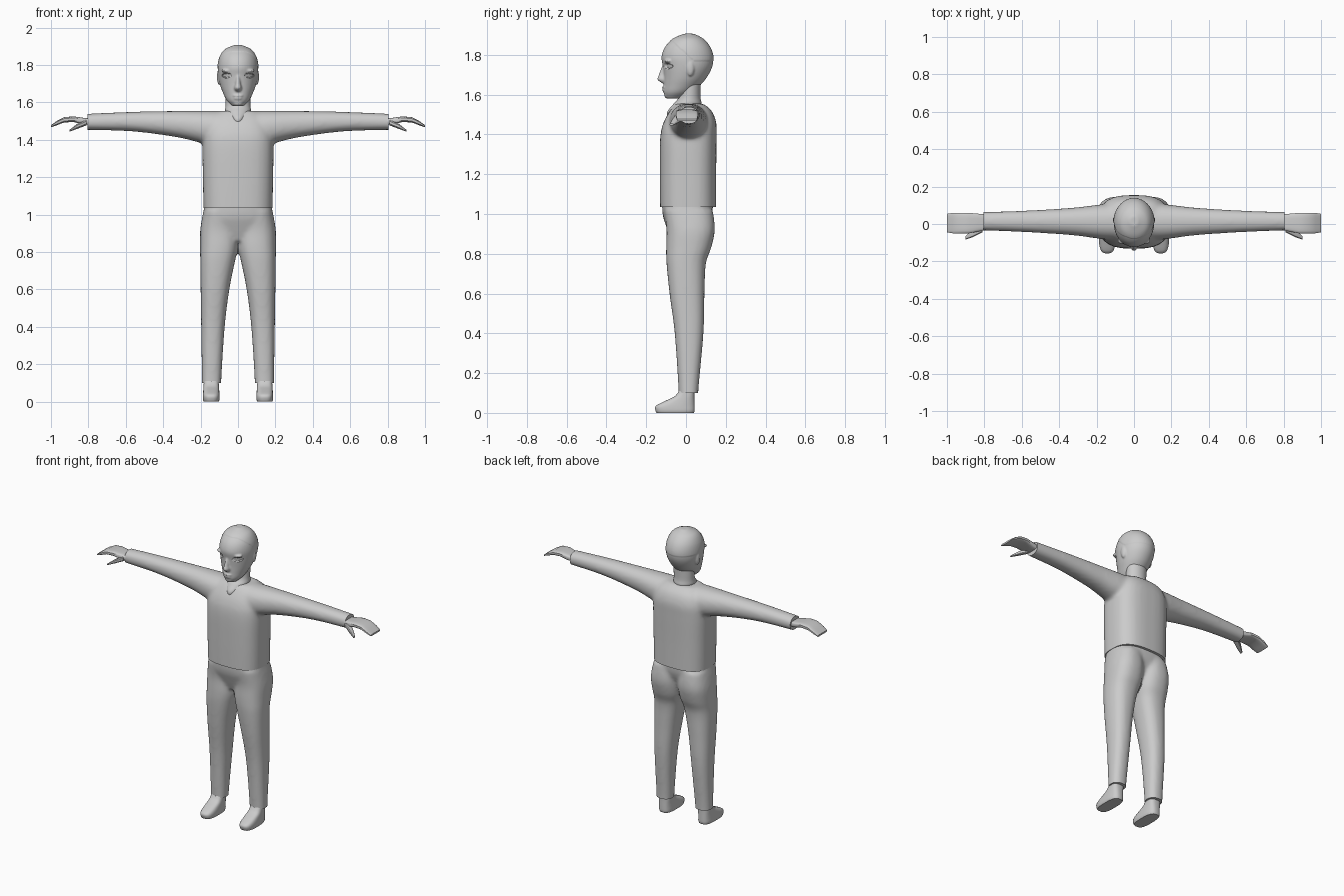
import bpy, bmesh, math
from mathutils import Vector

cube = bpy.data.objects.get("Cube")
if cube:
    bpy.data.objects.remove(cube, do_unlink=True)

grey = bpy.data.materials.new("plain grey")
grey.use_nodes = True
grey.diffuse_color = (0.6, 0.6, 0.6, 1)
grey.node_tree.nodes["Principled BSDF"].inputs["Base Color"].default_value = (0.6, 0.6, 0.6, 1)


def smooth_rings(rings, steps):
    """Catmull-Rom interpolation between the key cross-sections."""
    out = []
    for i in range(len(rings) - 1):
        p = [Vector(rings[max(0, min(len(rings) - 1, i + k))]) for k in (-1, 0, 1, 2)]
        for s in range(steps):
            t = s / steps
            out.append(0.5 * (2 * p[1] + (p[2] - p[0]) * t
                              + (2 * p[0] - 5 * p[1] + 4 * p[2] - p[3]) * t * t
                              + (3 * p[1] - p[0] - 3 * p[2] + p[3]) * t ** 3))
    return out + [Vector(rings[-1])]


def loft(bm, rings, axis="z", power=2.0, sides=32, steps=5, side=1):
    """Skin rounded sections (position, u low, u high, v low, v high)."""
    loops = []
    for pos, u0, u1, v0, v1 in smooth_rings(rings, steps):
        loop = []
        for k in range(sides):
            a = math.tau * (k + 0.5) / sides
            c, s = math.cos(a), math.sin(a)
            u = (u0 + u1) / 2 + (u1 - u0) / 2 * math.copysign(abs(c) ** (2 / power), c)
            v = (v0 + v1) / 2 + (v1 - v0) / 2 * math.copysign(abs(s) ** (2 / power), s)
            x, y, z = (u, v, pos) if axis == "z" else (pos, u, v)
            loop.append(bm.verts.new((x * side, y, z)))
        loops.append(loop)
    for a, b in zip(loops, loops[1:]):
        for k in range(sides):
            n = (k + 1) % sides
            bm.faces.new((a[k], a[n], b[n], b[k]))
    bm.faces.new(loops[0])
    bm.faces.new(loops[-1])


def ball(bm, centre, radii):
    made = bmesh.ops.create_uvsphere(bm, u_segments=20, v_segments=12, radius=1)
    for v in made["verts"]:
        v.co = Vector(c + r * k for c, r, k in zip(centre, radii, v.co))


def finish(name, bm, angle=40):
    bmesh.ops.recalc_face_normals(bm, faces=bm.faces[:])
    mesh = bpy.data.meshes.new(name)
    bm.to_mesh(mesh)
    bm.free()
    mesh.materials.append(grey)
    obj = bpy.data.objects.new(name, mesh)
    bpy.context.collection.objects.link(obj)
    bpy.ops.object.select_all(action="DESELECT")
    obj.select_set(True)
    bpy.context.view_layer.objects.active = obj
    bpy.ops.object.shade_smooth_by_angle(angle=math.radians(angle))
    return obj


def fuse(bm, voxel, rounds):
    """Merge overlapping forms into one softly blended skin."""
    obj = finish("blend", bm)
    remesh = obj.modifiers.new("merge", "REMESH")
    remesh.mode = "VOXEL"
    remesh.voxel_size = voxel
    soften = obj.modifiers.new("soften", "SMOOTH")
    soften.iterations = rounds
    soften.factor = 0.5
    result = bmesh.new()
    result.from_object(obj, bpy.context.evaluated_depsgraph_get())
    bpy.data.objects.remove(obj, do_unlink=True)
    return result


def trim(bm, point, outward):
    """Cut a clean hem or cuff and close it."""
    cut = bmesh.ops.bisect_plane(bm, geom=bm.verts[:] + bm.edges[:] + bm.faces[:],
                                 plane_co=point, plane_no=outward, clear_outer=True)
    edges = [e for e in cut["geom_cut"] if isinstance(e, bmesh.types.BMEdge)]
    bmesh.ops.holes_fill(bm, edges=edges, sides=0)


# Shirt: body and sleeves
bm = bmesh.new()
loft(bm, [(1.0, -.184, .184, -.13, .152), (1.2, -.188, .188, -.132, .152),
          (1.38, -.19, .19, -.13, .154), (1.46, -.18, .18, -.113, .152),
          (1.52, -.15, .15, -.08, .128), (1.555, -.1, .1, -.05, .085)], power=2.8)
for side in (1, -1):
    loft(bm, [(0, -.085, .11, 1.36, 1.553), (.12, -.085, .11, 1.36, 1.555),
              (.2, -.077, .102, 1.383, 1.555), (.33, -.06, .087, 1.414, 1.554),
              (.57, -.044, .072, 1.445, 1.549), (.85, -.033, .063, 1.453, 1.537)],
         axis="x", power=2.2, side=side)
bm = fuse(bm, 0.01, 10)
trim(bm, (0, 0, 1.035), (0, 0, -1))
for side in (1, -1):
    trim(bm, (side * .805, 0, 0), (side, 0, 0))
finish("shirt", bm)

# Trousers: hips and legs
bm = bmesh.new()
loft(bm, [(.86, -.17, .17, -.07, .08), (.93, -.192, .192, -.097, .11),
          (1.0, -.185, .185, -.118, .133), (1.1, -.175, .175, -.12, .135)], power=2.6)
for side in (1, -1):
    loft(bm, [(.05, .09, .193, -.038, .063), (.12, .089, .193, -.038, .063),
              (.4, .071, .197, -.057, .088), (.6, .046, .2, -.083, .093),
              (.75, .016, .202, -.098, .1), (.83, -.002, .203, -.1, .127),
              (.92, -.004, .202, -.098, .145), (1.02, 0, .185, -.11, .135)],
         power=2.4, side=side)
bm = fuse(bm, 0.01, 10)
trim(bm, (0, 0, .1), (0, 0, -1))
finish("trousers", bm)

# Head: skull, nose, lips, brow and ears
bm = bmesh.new()
loft(bm, [(1.58, -.09, -.03, -.025, .025)[:1] + (-.03, .03, -.1, -.02),
          (1.61, -.06, .06, -.112, .03), (1.65, -.08, .08, -.112, .075),
          (1.69, -.095, .095, -.112, .107), (1.74, -.106, .106, -.116, .132),
          (1.79, -.108, .108, -.123, .137), (1.84, -.098, .098, -.105, .12),
          (1.88, -.072, .072, -.065, .085), (1.904, -.022, .022, -.01, .04)], sides=48)
loft(bm, [(1.75, -.01, .01, -.118, -.07), (1.7, -.016, .016, -.137, -.07),
          (1.675, -.021, .021, -.144, -.07), (1.655, -.014, .014, -.116, -.07)])
ball(bm, (0, -.102, 1.636), (.03, .019, .007))
ball(bm, (0, -.102, 1.621), (.027, .018, .007))
ball(bm, (0, -.09, 1.597), (.028, .02, .016))
for side in (1, -1):
    ball(bm, (side * .052, -.088, 1.769), (.038, .022, .01))
    ball(bm, (side * .1, .022, 1.735), (.013, .02, .042))
bm = fuse(bm, 0.005, 4)
bm.normal_update()
for v in bm.verts:
    x, y, z = v.co
    # sunken eye openings
    if y < 0 and ((abs(x) - .06) / .025) ** 2 + ((z - 1.744) / .012) ** 2 < 1:
        v.co.y += .012
    # raised edge of the close-cropped hair
    elif z > 1.87 - 0.9 * max(0, y + .07) and z > 1.77:
        v.co += v.normal * .002
finish("head", bm, 50)

# Neck, widening into the low front collar
bm = bmesh.new()
loft(bm, [(1.47, -.02, .02, -.085, .03), (1.51, -.042, .042, -.096, .06),
          (1.55, -.068, .068, -.066, .078), (1.59, -.066, .066, -.037, .073),
          (1.68, -.066, .066, -.03, .075)])
finish("neck", bm)

# Hands and feet
for side, label in ((1, "left"), (-1, "right")):
    bm = bmesh.new()
    loft(bm, [(.78, -.03, .05, 1.478, 1.512), (.83, -.04, .055, 1.482, 1.518),
              (.88, -.05, .06, 1.495, 1.525), (.93, -.05, .06, 1.492, 1.521),
              (.97, -.05, .06, 1.477, 1.5), (1.0, -.045, .055, 1.467, 1.478)],
         axis="x", power=4, sides=16, steps=1, side=side)
    loft(bm, [(.81, -.045, .0, 1.477, 1.508), (.86, -.07, -.03, 1.458, 1.485),
              (.9, -.083, -.063, 1.444, 1.454)],
         axis="x", power=3, sides=10, steps=1, side=side)
    finish(label + "_hand", bm, 35)

    bm = bmesh.new()
    loft(bm, [(0, .102, .184, -.148, .04), (.012, .098, .188, -.154, .044),
              (.035, .098, .188, -.153, .044), (.06, .1, .186, -.105, .043),
              (.085, .102, .184, -.055, .042), (.12, .104, .182, -.03, .042)],
         power=3, sides=24, steps=3, side=side)
    finish(label + "_foot", bm, 50)
